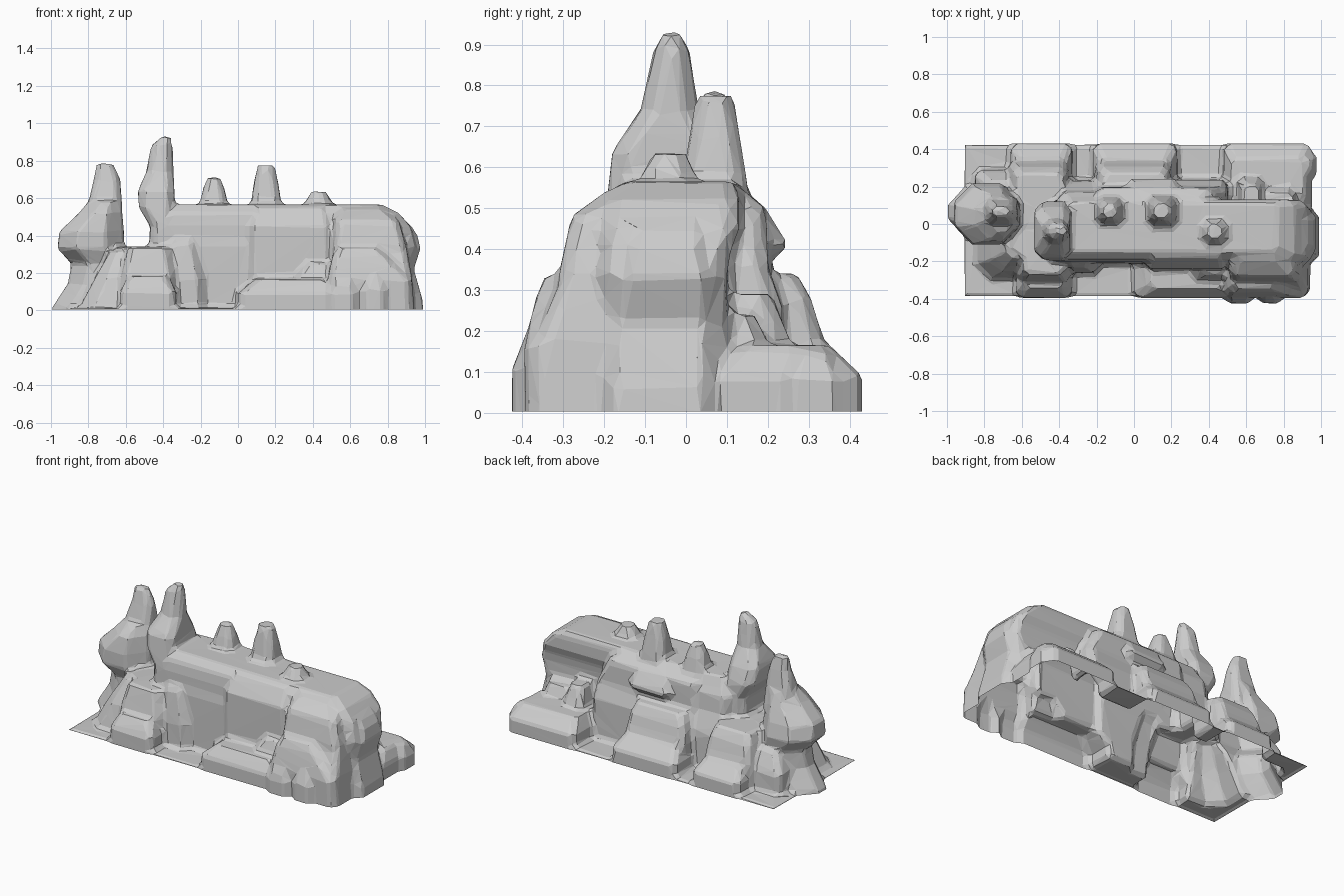
import bpy, bmesh

parts = []

def stack(name, layers, cut=0.03):
    """Loft of octagonal sections; each layer is (z, x0, x1, y0, y1)."""
    bm = bmesh.new()
    rings = []
    for z, x0, x1, y0, y1 in layers:
        c = min(cut, 0.35 * (x1 - x0), 0.35 * (y1 - y0))
        pts = [(x0 + c, y0), (x1 - c, y0), (x1, y0 + c), (x1, y1 - c),
               (x1 - c, y1), (x0 + c, y1), (x0, y1 - c), (x0, y0 + c)]
        rings.append([bm.verts.new((x, y, z)) for x, y in pts])
    for a, b in zip(rings, rings[1:]):
        for i in range(8):
            j = (i + 1) % 8
            bm.faces.new((a[i], a[j], b[j], b[i]))
    bm.faces.new(rings[0][::-1])
    bm.faces.new(rings[-1])
    me = bpy.data.meshes.new(name)
    bm.to_mesh(me)
    bm.free()
    ob = bpy.data.objects.new(name, me)
    bpy.context.collection.objects.link(ob)
    parts.append(ob)

def mound(name, x0, x1, y0, y1, h, sx=0.04, sy=0.04):
    """Low block with sloping shoulders, starting below the ground."""
    stack(name, [(-.1, x0, x1, y0, y1), (h * .55, x0, x1, y0, y1),
                 (h, x0 + sx, x1 - sx, y0 + sy, y1 - sy)])

def spike(name, x, y, z0, z1, r, top):
    stack(name, [(z0, x - r, x + r, y - r, y + r),
                 (z0 + .6 * (z1 - z0), x - r * .75, x + r * .75, y - r * .7, y + r * .7),
                 (z1, x - top, x + top, y - top, y + top)], .03)

# ground plate
stack("ground_plate", [(-.1, -.91, .92, -.39, .43), (.012, -.91, .92, -.39, .43)], .002)

# long main body with rounded right end
stack("main_body", [(-.1, -.40, .95, -.21, .11), (.22, -.40, .92, -.21, .10),
                    (.34, -.40, .95, -.21, .10), (.40, -.40, .94, -.20, .11),
                    (.45, -.40, .92, -.20, .13), (.52, -.38, .86, -.19, .13),
                    (.565, -.36, .77, -.15, .12)])
stack("right_shoulder", [(-.1, .50, .93, -.32, .10), (.2, .50, .92, -.32, .10),
                         (.34, .51, .90, -.31, .10), (.48, .52, .86, -.28, .10),
                         (.545, .54, .78, -.19, .10)])
stack("middle_shoulder", [(-.1, .05, .5, -.24, .1), (.45, .06, .5, -.24, .1),
                          (.55, .08, .48, -.18, .1)])
stack("nose_bulge", [(-.1, .85, 1.0, -.20, .07), (.06, .85, .985, -.20, .07),
                     (.22, .85, .94, -.19, .07), (.33, .85, .975, -.17, .07),
                     (.40, .85, .96, -.15, .05), (.46, .8, .92, -.14, .05)])

# back of the body: wall panels and small overhangs
stack("back_wall_left", [(-.1, -.40, -.15, 0, .24), (.24, -.40, -.15, 0, .23),
                         (.36, -.40, -.15, 0, .18), (.46, -.40, -.15, 0, .17),
                         (.55, -.36, -.15, 0, .12)])
stack("back_wall_middle", [(-.1, -.21, .50, 0, .24), (.26, -.21, .50, 0, .235),
                           (.36, -.21, .49, 0, .20), (.50, -.20, .42, 0, .195),
                           (.56, -.18, .36, 0, .12)])
stack("back_eave", [(.36, -.02, .21, 0, .20), (.41, -.04, .24, 0, .25),
                    (.49, -.02, .22, 0, .20)])

# front low mounds
mound("front_ledge", 0, .56, -.395, -.15, .165, .09, .05)
mound("front_ledge_step", .28, .56, -.31, -.15, .25, .08, .04)
stack("front_right_mound", [(-.1, .47, .94, -.39, -.1), (.16, .48, .93, -.395, -.1),
                            (.27, .50, .82, -.37, -.1), (.335, .53, .75, -.345, -.1)])
mound("front_block_a", .48, .64, -.425, -.2, .16, .02, .02)
mound("front_block_b", .66, .80, -.425, -.2, .19, .03, .03)
stack("front_corner", [(-.1, .76, .95, -.38, -.1), (.18, .76, .93, -.37, -.1),
                       (.34, .79, .90, -.30, -.1)])
mound("front_left_step", -.63, -.33, -.395, -.1, .18, .04, .05)
mound("front_left_block", -.62, -.34, -.31, .0, .34, .03, .04)
stack("front_gap_step", [(-.1, -.36, -.18, -.26, 0), (.17, -.36, -.19, -.26, 0),
                         (.37, -.36, -.23, -.23, 0)])
stack("front_left_foot", [(-.1, -.86, -.58, -.29, .1), (.03, -.84, -.58, -.29, .1),
                          (.18, -.76, -.58, -.25, .1), (.32, -.68, -.58, -.18, .1)], .08)

# back low mounds
for x0, x1 in ((-.66, -.33), (-.22, .23), (.48, .95)):
    mound("back_low_mound", x0, x1, .05, .43, .165, .04, .08)
mound("back_right_corner", .80, .975, .23, .39, .15, .03, .03)
mound("back_right_block", .55, .70, .0, .26, .29, .03, .05)
mound("back_right_step", .66, .88, .0, .21, .24, .03, .04)
for name, x0, x1 in (("back_middle_block", -.21, .20), ("back_left_block", -.67, -.35)):
    stack(name, [(-.1, x0, x1, 0, .34), (.165, x0, x1, 0, .34),
                 (.28, x0 + .02, x1 - .01, 0, .305), (.34, x0 + .05, x1 - .03, 0, .27)])
mound("back_left_foot", -.85, -.56, .0, .29, .25, .06, .06)

# left end lump with its tall spike
stack("left_lump", [(-.1, -1.02, -.58, -.07, .20), (.02, -.99, -.58, -.07, .20),
                    (.14, -.91, -.58, -.07, .19), (.25, -.89, -.59, -.07, .2),
                    (.33, -.965, -.61, -.11, .22), (.42, -.955, -.61, -.11, .2),
                    (.52, -.85, -.62, -.09, .16), (.58, -.80, -.62, -.04, .14)], .10)
stack("left_spike", [(.45, -.82, -.615, -.04, .15), (.62, -.79, -.625, .0, .125),
                     (.70, -.77, -.63, .02, .11), (.785, -.755, -.67, .04, .095)])
mound("notch_floor", -.66, -.45, -.2, .25, .335, .01, .05)

# tall tower
stack("tall_tower", [(-.1, -.50, -.34, -.20, .12), (.45, -.47, -.34, -.20, .12),
                     (.55, -.53, -.34, -.19, .12), (.64, -.535, -.34, -.18, .09),
                     (.74, -.49, -.345, -.11, .03), (.88, -.465, -.35, -.08, .01),
                     (.93, -.41, -.36, -.055, -.015)], .04)

# spikes along the roof
spike("roof_spike_a", -.13, .07, .5, .71, .085, .035)
spike("roof_spike_b", .15, .07, .5, .775, .09, .045)
spike("roof_bump_c", .43, -.04, .52, .635, .085, .04)

# fuse all parts into one faceted skin
for o in bpy.context.selected_objects:
    o.select_set(False)
for o in parts:
    o.select_set(True)
shell = parts[0]
bpy.context.view_layer.objects.active = shell
bpy.ops.object.join()
shell.name = "rocky_shell"
m = shell.modifiers.new("fuse", "REMESH")
m.mode = "VOXEL"
m.voxel_size = .018
bpy.ops.object.modifier_apply(modifier=m.name)
m = shell.modifiers.new("facet", "DECIMATE")
m.ratio = .06
bpy.ops.object.modifier_apply(modifier=m.name)

# open underside
bm = bmesh.new()
bm.from_mesh(shell.data)
bmesh.ops.bisect_plane(bm, geom=bm.verts[:] + bm.edges[:] + bm.faces[:],
                       plane_co=(0, 0, .004), plane_no=(0, 0, 1), clear_inner=True)
for f in bm.faces:
    f.smooth = False
bm.to_mesh(shell.data)
bm.free()
